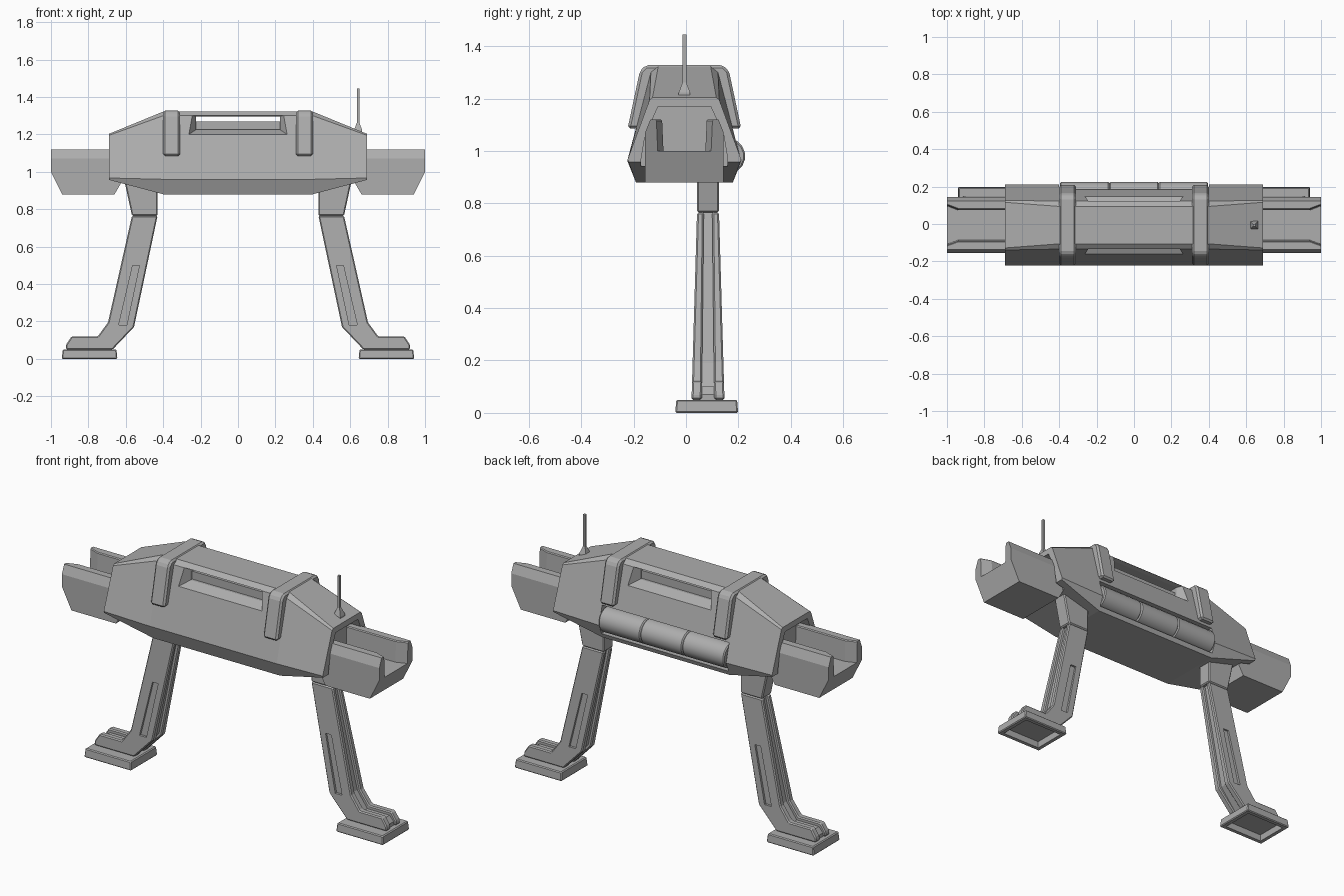
import bpy, bmesh, math
from mathutils import Vector

if "Cube" in bpy.data.objects:
    bpy.data.objects.remove(bpy.data.objects["Cube"])

GREY = (0.42, 0.42, 0.42, 1)
grey = bpy.data.materials.new("plain_grey")
grey.use_nodes = True
grey.diffuse_color = GREY
grey.node_tree.nodes["Principled BSDF"].inputs["Base Color"].default_value = GREY

CY = -0.006   # hull centre line
LEG_Y = 0.084  # leg centre line


def loft(name, rings, bevel=0):
    """Skin matching rings of points and cap both ends."""
    bm = bmesh.new()
    rows = [[bm.verts.new(p) for p in ring] for ring in rings]
    n = len(rows[0])
    for a, b in zip(rows, rows[1:]):
        for i in range(n):
            j = (i + 1) % n
            bm.faces.new((a[i], a[j], b[j], b[i]))
    bm.faces.new(rows[0])
    bm.faces.new(rows[-1])
    bmesh.ops.recalc_face_normals(bm, faces=bm.faces)
    mesh = bpy.data.meshes.new(name)
    bm.to_mesh(mesh)
    bm.free()
    mesh.materials.append(grey)
    ob = bpy.data.objects.new(name, mesh)
    bpy.context.collection.objects.link(ob)
    if bevel:
        mod = ob.modifiers.new("Chamfer", "BEVEL")
        mod.width = bevel
        mod.segments = 1
        apply(ob, mod)
    return ob


def apply(ob, mod):
    bpy.context.view_layer.objects.active = ob
    bpy.ops.object.modifier_apply(modifier=mod.name)


def cut(ob, cutter):
    mod = ob.modifiers.new("Cut", "BOOLEAN")
    mod.operation = "DIFFERENCE"
    mod.solver = "EXACT"
    mod.object = cutter
    apply(ob, mod)
    bpy.data.objects.remove(cutter)


def section(x, half):
    """Symmetric cross-section across the hull from its right half."""
    pts = half + [(-y, z) for y, z in reversed(half)]
    return [(x, CY + y, z) for y, z in pts]


def rect_xz(y, hx, z0, z1):
    return [(-hx, y, z0), (hx, y, z0), (hx, y, z1), (-hx, y, z1)]


def rect_xy(z, x0, x1, y0, y1):
    return [(x0, y0, z), (x1, y0, z), (x1, y1, z), (x0, y1, z)]


def rect_yz(x, y0, y1, z0, z1):
    return [(x, y0, z0), (x, y1, z0), (x, y1, z1), (x, y0, z1)]


# Hull: full middle, tapered ends
MID = [(0.10, 1.322), (0.128, 1.30), (0.217, 0.96), (0.185, 0.88)]
END = [(0.122, 1.203), (0.133, 1.195), (0.217, 0.967), (0.213, 0.957)]
hull = loft("hull", [section(-0.69, END), section(-0.40, MID),
                     section(0.40, MID), section(0.69, END)])

# Flared window recesses and the slot between them
for s in (-1, 1):
    cut(hull, loft("cutter", [rect_xz(CY + s * 0.10, 0.225, 1.225, 1.297),
                              rect_xz(CY + s * 0.165, 0.27, 1.195, 1.306)]))
cut(hull, loft("cutter", [rect_xz(CY - 0.12, 0.225, 1.225, 1.297),
                          rect_xz(CY + 0.12, 0.225, 1.225, 1.297)]))
loft("window_sill", [rect_xz(CY - 0.085, 0.23, 1.22, 1.27),
                     rect_xz(CY + 0.085, 0.23, 1.22, 1.27)])

# Pocket for the tank at the back
cut(hull, loft("cutter", [rect_yz(x, 0.14, 0.3, 0.905, 1.065) for x in (-0.4, 0.4)]))

# Openings in both ends of the hull
MOUTH = [(0.10, 1.17), (0.15, 1.06), (0.165, 0.97), (0.165, 0.86)]
for s in (-1, 1):
    cut(hull, loft("cutter", [section(s * 0.63, MOUTH), section(s * 0.75, MOUTH)]))

# Tank in three smooth sections
for i in range(3):
    x0 = -0.395 + i * 0.2635
    rings = []
    for x, r in ((x0, 0.064), (x0 + 0.006, 0.07), (x0 + 0.257, 0.07), (x0 + 0.2635, 0.064)):
        rings.append([(x, 0.156 + r * math.cos(a), 0.98 + r * math.sin(a))
                      for a in (math.tau * (k + 0.5) / 16 for k in range(16))])
    tank = loft("tank_section_%d" % (i + 1), rings)
    bpy.ops.object.select_all(action="DESELECT")
    tank.select_set(True)
    bpy.context.view_layer.objects.active = tank
    bpy.ops.object.shade_smooth_by_angle(angle=math.radians(35))

BAND = [(0.187, 1.085), (0.217, 1.085), (0.17, 1.305), (0.148, 1.327)]
BAND_INNER = [(0.165, 1.085), (0.12, 1.285)]
RAIL = [(0.08, 1.0), (0.085, 1.115), (0.09, 1.12), (0.13, 1.12),
        (0.15, 1.07), (0.15, 1.0), (0.15, 0.94), (0.15, 0.88)]


def rail_section(s, x, end):
    """Channel cross-section; the outer end slopes in and its mouth flares."""
    pts = []
    for px, y, z in section(x, RAIL):
        side = 1 if y > CY else -1
        if end == "outer":
            if z < 1.0:
                px = 1.0 - 0.06 * (1.0 - z) / 0.12
            if abs(y - CY) < 0.095:
                y += side * 0.022
        elif end == "inner" and z < 0.9:
            px += 0.035
        pts.append((s * px, y, z))
    return pts


# Leg profiles for the +x side, as (x, z)
HIP = [(0.43, 0.90), (0.43, 0.765), (0.567, 0.765), (0.607, 0.95), (0.5, 0.95)]
SHIN = [(0.43, 0.765), (0.556, 0.17), (0.67, 0.05), (0.92, 0.05), (0.92, 0.075),
        (0.89, 0.12), (0.75, 0.12), (0.695, 0.195), (0.567, 0.765)]
CORE = [(0.45, 0.765), (0.572, 0.18), (0.68, 0.05), (0.905, 0.05), (0.905, 0.07),
        (0.88, 0.10), (0.74, 0.10), (0.677, 0.19), (0.547, 0.765)]
SLOT = [(0.527, 0.50), (0.563, 0.50), (0.638, 0.18), (0.595, 0.18)]


def leg_ring(s, profile, f):
    """Profile placed at fraction f of the leg's width, which grows downwards."""
    ring = []
    for x, z in profile:
        w = 0.042 + 0.021 * max(0, (0.765 - z) / 0.715)
        ring.append((s * x, LEG_Y + f * w, z))
    return ring


def leg_part(name, s, profile, f0, f1, bevel=0):
    return loft(name, [leg_ring(s, profile, f0), leg_ring(s, profile, f1)], bevel)


for side, s in (("left", 1), ("right", -1)):
    # Band over the roof
    outline = BAND + [(-y, z) for y, z in reversed(BAND)]
    inner = [(-y, z) for y, z in BAND_INNER] + list(reversed(BAND_INNER))
    loft(side + "_roof_band", [[(s * x, CY + y, z) for y, z in outline + inner]
                               for x in (0.31, 0.40)], 0.01)

    # Open channel at the end of the hull
    loft(side + "_channel", [rail_section(s, 0.625, "inner"), rail_section(s, 0.67, "mid"),
                             rail_section(s, 0.94, "mid"), rail_section(s, 1.0, "outer")])

    # Leg: solid hip, two slotted side plates, recessed core
    leg_part(side + "_hip", s, HIP, -1, 1, 0.006)
    leg_part(side + "_leg_core", s, CORE, -0.45, 0.45)
    for label, d in (("front", -1), ("back", 1)):
        plate = leg_part(side + "_leg_%s_plate" % label, s, SHIN, d * 0.38, d, 0.006)
        cut(plate, leg_part("cutter", s, SLOT, d * 0.78, d * 1.4))

    # Foot, hollow underneath
    foot = loft(side + "_foot", [
        rect_xy(0, s * 0.645, s * 0.942, -0.041, 0.199),
        rect_xy(0.05, s * 0.65, s * 0.937, -0.037, 0.195)], 0.005)
    cut(foot, loft("cutter", [
        rect_xy(-0.01, s * 0.67, s * 0.917, -0.016, 0.174),
        rect_xy(0.035, s * 0.675, s * 0.912, -0.011, 0.169)]))

# Antenna: flared square base and thin mast
loft("antenna", [rect_xy(z, 0.642 - h, 0.642 + h, CY - h, CY + h)
                 for z, h in ((1.19, 0.022), (1.222, 0.022), (1.26, 0.008),
                              (1.262, 0.007), (1.445, 0.007))])
